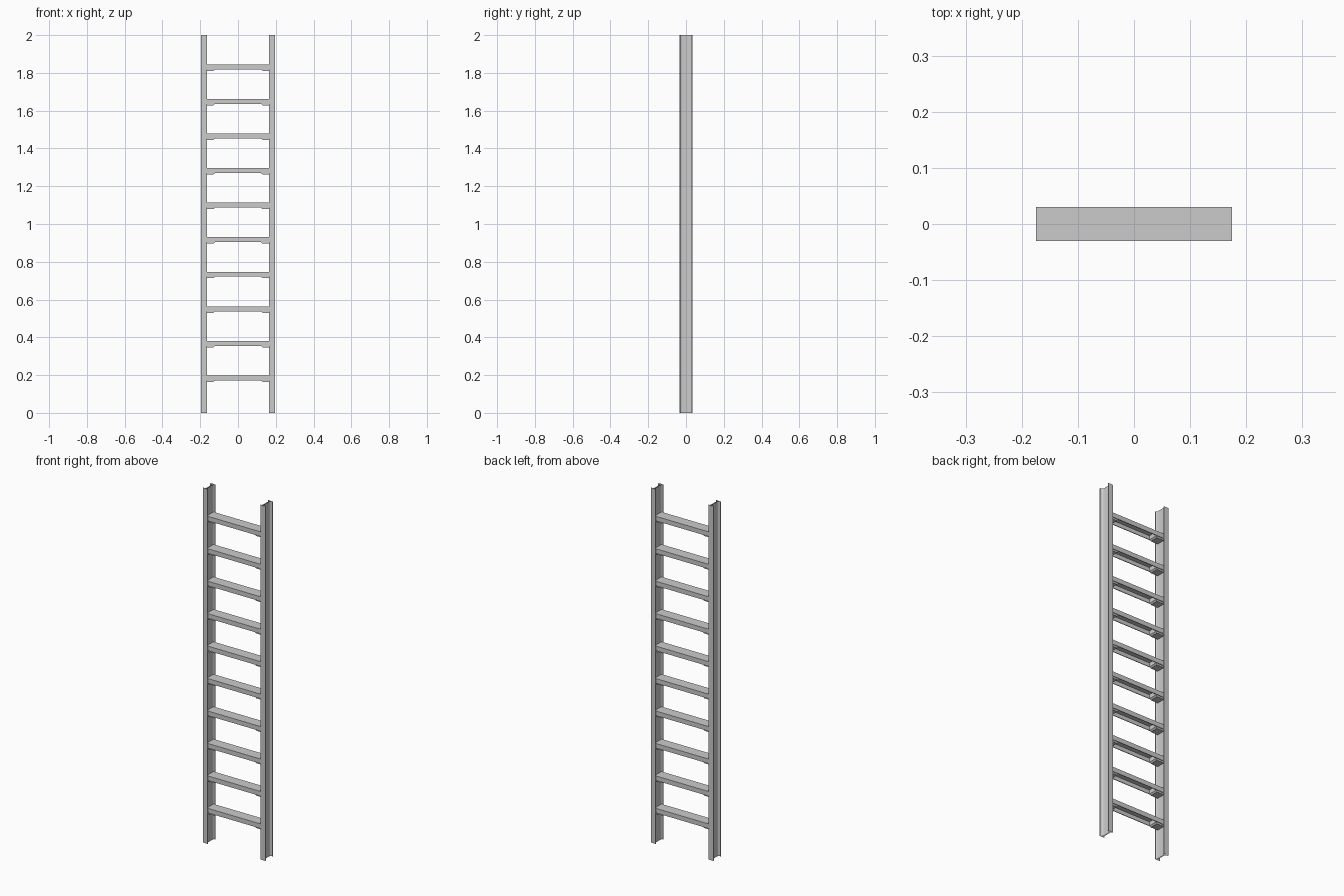
import bpy, bmesh, math
from mathutils import Vector

if "Cube" in bpy.data.objects:
    bpy.data.objects.remove(bpy.data.objects["Cube"])

HEIGHT = 2.0
RUNGS, FIRST, STEP = 10, 0.198, 0.183   # top surface of the lowest rung, and spacing


def extrude(name, profile, to_3d, direction, caps=True):
    """Extrude a closed 2D profile along a direction."""
    bm = bmesh.new()
    d = Vector(direction)
    a = [bm.verts.new(to_3d(u, v)) for u, v in profile]
    b = [bm.verts.new(p.co + d) for p in a]
    n = len(a)
    for i in range(n):
        j = (i + 1) % n
        bm.faces.new((a[i], a[j], b[j], b[i]))
    if caps:
        bm.faces.new(a[::-1])
        bm.faces.new(b)
    bmesh.ops.recalc_face_normals(bm, faces=bm.faces[:])
    mesh = bpy.data.meshes.new(name)
    bm.to_mesh(mesh)
    bm.free()
    obj = bpy.data.objects.new(name, mesh)
    bpy.context.collection.objects.link(obj)
    return obj


def mirror_x(obj):
    mod = obj.modifiers.new("mirror", 'MIRROR')
    mod.use_axis[0] = True
    mod.use_mirror_merge = False


def repeat_up(obj):
    mod = obj.modifiers.new("rows", 'ARRAY')
    mod.count = RUNGS
    mod.use_relative_offset = False
    mod.use_constant_offset = True
    mod.constant_offset_displace = (0, 0, STEP)


def fillet(cx, cy, r, start, end, steps=4):
    return [(cx + r * math.cos(math.radians(start + (end - start) * i / steps)),
             cy + r * math.sin(math.radians(start + (end - start) * i / steps)))
            for i in range(steps + 1)]


# Side rails: open-ended I section with filleted web
IN, OUT, W0, W1, Y, F = 0.165, 0.195, 0.174, 0.179, 0.035, 0.031
quarter_out = fillet(W1 + 0.010, F - 0.010, 0.010, 90, 180)
quarter_in = fillet(W0 - 0.006, F - 0.006, 0.006, 0, 90)
back = [(IN, Y), (OUT, Y), (OUT, F)] + quarter_out
inner = quarter_in + [(IN, F)]
profile = (back + [(x, -y) for x, y in reversed(back)]
           + [(x, -y) for x, y in reversed(inner)] + inner)
# Keep the inner fillet from passing the flange tip
profile = [(max(x, IN), y) for x, y in profile]
rail = extrude("side_rail", profile, lambda x, y: (x, y, 0), (0, 0, HEIGHT), caps=False)
mirror_x(rail)

# Rungs: channels open at the bottom
w, t, h = 0.03, 0.004, 0.026
channel = [(-w, 0), (w, 0), (w, -h), (w - t, -h), (w - t, -t),
           (-w + t, -t), (-w + t, -h), (-w, -h)]
rung = extrude("rung", channel, lambda y, z: (-0.175, y, FIRST + z), (0.35, 0, 0))
repeat_up(rung)

# Brackets fixing each rung end to the rail
shape = [(0.175, -t), (0.122, -t), (0.122, -0.027), (0.130, -0.034), (0.175, -0.034)]
bracket = extrude("rung_bracket", shape,
                  lambda x, z: (x, -0.024, FIRST + z), (0, 0.048, 0))
mirror_x(bracket)
repeat_up(bracket)

# Smooth only the rail fillets
bpy.ops.object.select_all(action='DESELECT')
rail.select_set(True)
bpy.context.view_layer.objects.active = rail
bpy.ops.object.shade_smooth_by_angle(angle=math.radians(30))
